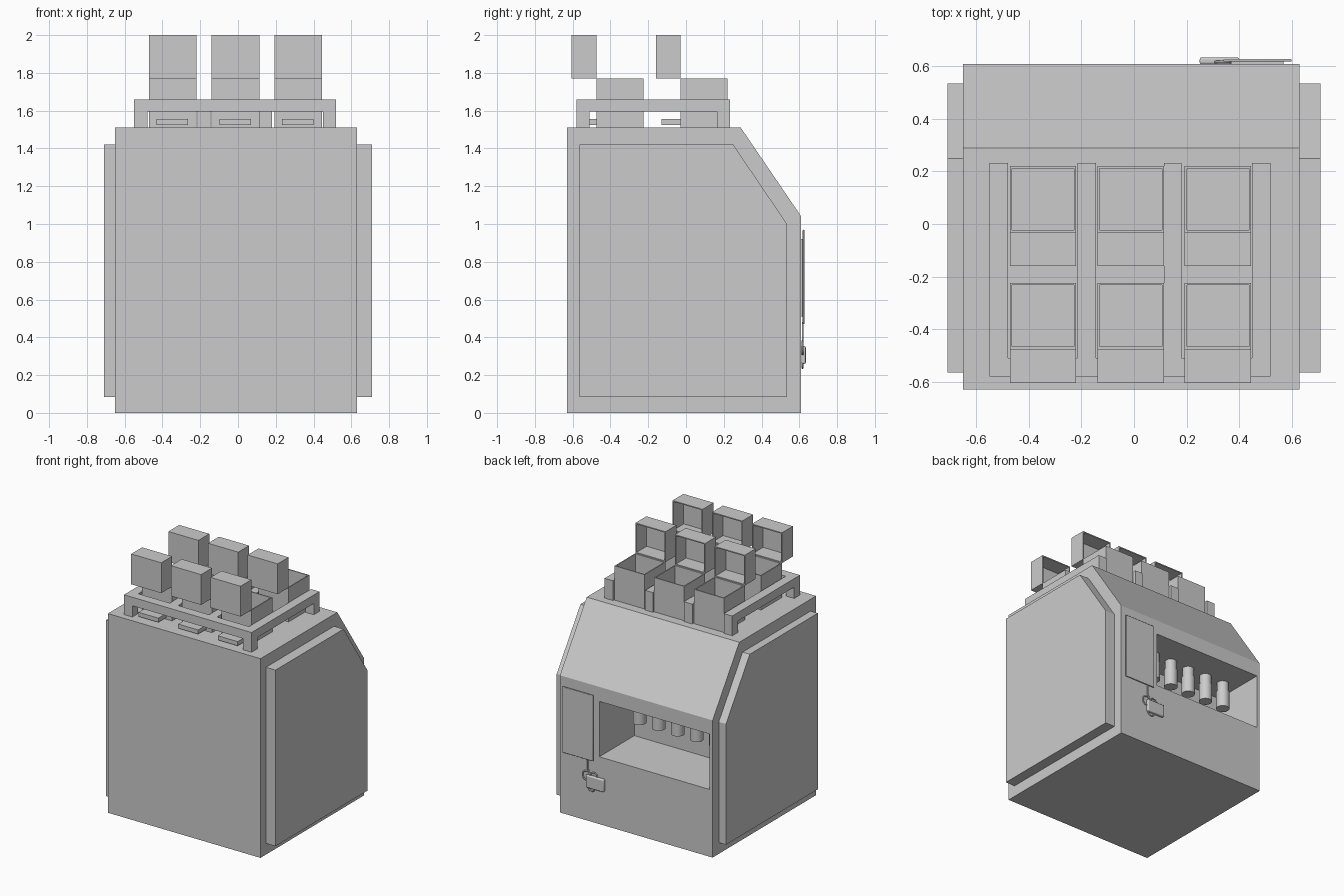
import bpy, bmesh, math
from mathutils import Matrix

if "Cube" in bpy.data.objects:
    bpy.data.objects.remove(bpy.data.objects["Cube"])


def make(name, bm):
    bmesh.ops.recalc_face_normals(bm, faces=bm.faces)
    me = bpy.data.meshes.new(name)
    bm.to_mesh(me)
    bm.free()
    ob = bpy.data.objects.new(name, me)
    bpy.context.collection.objects.link(ob)
    return ob


def box(name, x, y, z):
    bm = bmesh.new()
    bmesh.ops.create_cube(bm, size=1)
    for v in bm.verts:
        for i, (a, b) in enumerate((x, y, z)):
            v.co[i] = a if v.co[i] < 0 else b
    return make(name, bm)


def prism(name, x0, x1, prof):
    # extrude a (y, z) outline along x
    bm = bmesh.new()
    f = bm.faces.new([bm.verts.new((x0, y, z)) for y, z in prof])
    r = bmesh.ops.extrude_face_region(bm, geom=[f])
    for v in r["geom"]:
        if isinstance(v, bmesh.types.BMVert):
            v.co.x = x1
    return make(name, bm)


def apply_mod(ob, mod):
    bpy.context.view_layer.objects.active = ob
    bpy.ops.object.modifier_apply(modifier=mod.name)


def cut(ob, cutter):
    m = ob.modifiers.new("cut", 'BOOLEAN')
    m.operation, m.solver, m.object = 'DIFFERENCE', 'EXACT', cutter
    apply_mod(ob, m)
    bpy.data.objects.remove(cutter)


def bevel(ob, w, seg=2):
    m = ob.modifiers.new("bevel", 'BEVEL')
    m.width, m.segments = w, seg
    smooth(ob)


def smooth(ob):
    bpy.ops.object.select_all(action='DESELECT')
    ob.select_set(True)
    bpy.context.view_layer.objects.active = ob
    bpy.ops.object.shade_smooth_by_angle(angle=math.radians(40))


def cylinder(name, x, y, z0, z1, r):
    bm = bmesh.new()
    bmesh.ops.create_cone(bm, cap_ends=True, segments=32, radius1=r, radius2=r, depth=z1 - z0,
                          matrix=Matrix.Translation((x, y, (z0 + z1) / 2)))
    smooth(make(name, bm))


def tube(name, pts, r, cyclic=False):
    cu = bpy.data.curves.new(name, 'CURVE')
    cu.dimensions, cu.bevel_depth, cu.bevel_resolution = '3D', r, 2
    sp = cu.splines.new('POLY')
    sp.points.add(len(pts) - 1)
    for p, c in zip(sp.points, pts):
        p.co = (*c, 1)
    sp.use_cyclic_u = cyclic
    bpy.context.collection.objects.link(bpy.data.objects.new(name, cu))


# cabinet with sloped rear top and dispensing bay
cabinet = prism("cabinet", -0.65, 0.63,
                [(-0.63, 0), (0.61, 0), (0.61, 1.04), (0.29, 1.51), (-0.63, 1.51)])
cut(cabinet, box("bay_cutter", (-0.625, 0.30), (0.19, 0.8), (0.51, 0.93)))

# raised side panels
side = [(-0.565, 0.085), (0.535, 0.085), (0.535, 1.0), (0.25, 1.42), (-0.565, 1.42)]
prism("left_side_panel", -0.71, -0.65, side)
prism("right_side_panel", 0.63, 0.71, side)

# nozzles hanging in the bay
for i in range(5):
    x = -0.51 + 0.16 * i
    cylinder(f"nozzle_upper_{i}", x, 0.37, 0.80, 0.93, 0.042)
    cylinder(f"nozzle_lower_{i}", x, 0.37, 0.725, 0.86, 0.047)

# roof rack: four bars, a cross beam and legs
for i, (a, b) in enumerate([(-0.55, -0.48), (-0.215, -0.145), (0.115, 0.18), (0.45, 0.52)]):
    box(f"rack_bar_{i}", (a, b), (-0.51, 0.232), (1.595, 1.66))
    box(f"rack_rear_leg_{i}", (a, b), (0.165, 0.232), (1.51, 1.595))
    if i in (0, 3):
        box(f"rack_front_leg_{i}", (a, b), (-0.58, -0.51), (1.51, 1.595))
box("rack_cross_beam", (-0.55, 0.52), (-0.58, -0.51), (1.595, 1.66))

# open bins with tipped-back hollow lids and outlet tabs
t = 0.008
for i, (a, b) in enumerate([(-0.472, -0.22), (-0.139, 0.114), (0.193, 0.445)]):
    for j, y in enumerate((-0.475, -0.03)):
        hopper = box(f"bin_{i}_{j}", (a, b), (y, y + 0.25), (1.51, 1.77))
        cut(hopper, box("c", (a + t, b - t), (y + t, y + 0.25 - t), (1.52, 1.9)))
        lid = box(f"bin_lid_{i}_{j}", (a, b), (y - 0.13, y), (1.77, 2.0))
        cut(lid, box("c", (a + t, b - t), (y - 0.13 + t, y + 0.1), (1.77 + t, 2.0 - t)))
        box(f"bin_tab_{i}_{j}", (a + 0.04, b - 0.045), (y - 0.1, y), (1.525, 1.557))

# touch screen on the rear face
box("screen_mount", (0.37, 0.57), (0.605, 0.621), (0.51, 0.92))
bevel(box("screen", (0.34, 0.60), (0.618, 0.628), (0.47, 0.97)), 0.004)

# card reader with cable and loop
bevel(box("card_reader", (0.25, 0.40), (0.608, 0.634), (0.26, 0.355)), 0.008, 3)
tube("reader_cable", [(0.39, 0.618, 0.48), (0.39, 0.618, 0.40), (0.37, 0.618, 0.35)], 0.005)
for n, (cx, cz, r) in enumerate([(0.40, 0.345, 0.035), (0.34, 0.35, 0.03), (0.36, 0.265, 0.028)]):
    tube(f"cable_loop_{n}", [(cx + r * math.cos(k * math.pi / 10), 0.617,
                             cz + r * math.sin(k * math.pi / 10)) for k in range(20)], 0.005, True)
